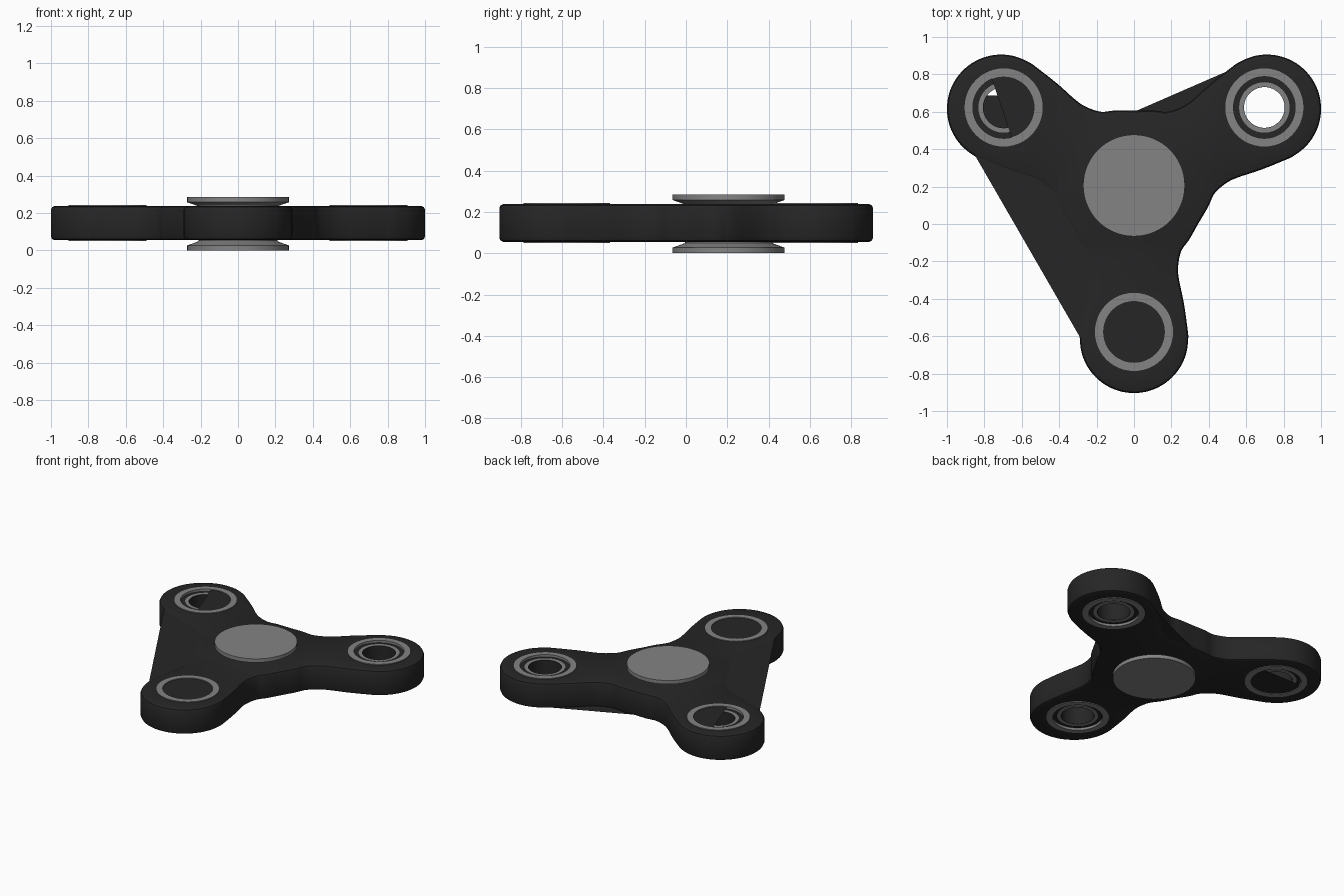
import bpy, bmesh
from math import sin, cos, pi, radians
from mathutils import Vector, Matrix

if "Cube" in bpy.data.objects:
    bpy.data.objects.remove(bpy.data.objects["Cube"])

HUB = Vector((0, 0.206))
SEATS = {"front": (0, -0.577), "right": (0.697, 0.623), "left": (-0.697, 0.623)}
Z0, Z1 = 0.055, 0.238


def material(name, v):
    m = bpy.data.materials.new(name)
    m.diffuse_color = (v, v, v, 1)
    m.use_nodes = True
    m.node_tree.nodes["Principled BSDF"].inputs["Base Color"].default_value = m.diffuse_color
    return m


dark = material("dark_plastic", 0.019)
steel = material("grey_metal", 0.23)


def finish(bm, name, mat, angle=30, recalc=True):
    if recalc:
        bmesh.ops.recalc_face_normals(bm, faces=bm.faces[:])
    me = bpy.data.meshes.new(name)
    bm.to_mesh(me)
    bm.free()
    ob = bpy.data.objects.new(name, me)
    bpy.context.collection.objects.link(ob)
    me.materials.append(mat)
    bpy.ops.object.select_all(action='DESELECT')
    ob.select_set(True)
    bpy.context.view_layer.objects.active = ob
    bpy.ops.object.shade_smooth_by_angle(angle=radians(angle))
    return ob


def circle(c, r, n=48):
    return [Vector((c[0] + r * cos(2 * pi * i / n), c[1] + r * sin(2 * pi * i / n))) for i in range(n)]


def add_loop(bm, pts, z):
    return [bm.verts.new((p[0], p[1], z)) for p in pts]


def bridge(bm, a, b):
    for i in range(len(a)):
        j = (i + 1) % len(a)
        bm.faces.new((a[i], a[j], b[j], b[i]))


def lathe(name, c, profile, closed, mat, n=48):
    bm = bmesh.new()
    loops = [add_loop(bm, circle(c, r, n), z) for r, z in profile]
    for a, b in zip(loops, loops[1:]):
        bridge(bm, a, b)
    if closed:
        bridge(bm, loops[-1], loops[0])
    else:
        bm.faces.new(loops[0])
        bm.faces.new(loops[-1])
    return finish(bm, name, mat)


def flat_face(name, pts, z, up=True):
    bm = bmesh.new()
    f = bm.faces.new(add_loop(bm, pts, z))
    f.normal_update()
    if (f.normal.z > 0) != up:
        f.normal_flip()
    return finish(bm, name, dark, recalc=False)


# Three-armed outline: half an arm, mirrored and turned three times
half = [(0.29 * sin(radians(a)), 0.82 + 0.29 * cos(radians(a))) for a in range(0, 91, 18)]
half += [(0.284, 0.75), (0.265, 0.62), (0.24, 0.5), (0.236, 0.43),
         (0.253, 0.35), (0.295, 0.29), (0.346, 0.2)]
arm = [(-x, -d) for x, d in reversed(half[1:])] + [(x, -d) for x, d in half[:-1]]
ctrl = [Matrix.Rotation(k * 2 * pi / 3, 2) @ Vector(p) + HUB for k in range(3) for p in arm]
SUB, N = 4, len(ctrl)
outline = []
for i in range(N):
    p0, p1, p2, p3 = (ctrl[(i + k) % N] for k in (-1, 0, 1, 2))
    for s in range(SUB):
        t = s / SUB
        outline.append(0.5 * (2 * p1 + (p2 - p0) * t + (2 * p0 - 5 * p1 + 4 * p2 - p3) * t * t
                              + (3 * p1 - p0 - 3 * p2 + p3) * t ** 3))
M = len(outline)


def inset(d):
    out = []
    for i in range(M):
        t = (outline[(i + 1) % M] - outline[i - 1]).normalized()
        out.append(outline[i] + Vector((-t.y, t.x)) * d)
    return out


# Body with rounded rim and three round seats
bm = bmesh.new()
rim = [(0.02, 0), (0.006, 0.006), (0, 0.02)]
steps = [(d, Z0 + h) for d, h in rim] + [(d, Z1 - h) for d, h in reversed(rim)]
loops = [add_loop(bm, inset(d), z) for d, z in steps]
for a, b in zip(loops, loops[1:]):
    bridge(bm, a, b)
caps = [[loops[0]], [loops[-1]]]
for c in SEATS.values():
    lo, hi = (add_loop(bm, circle(c, 0.2), z) for z in (Z0, Z1))
    bridge(bm, lo, hi)
    caps[0].append(lo)
    caps[1].append(hi)
for cap in caps:
    edges = []
    for lp in cap:
        edges += [bm.edges.get((lp[i - 1], lp[i])) for i in range(len(lp))]
    bmesh.ops.triangle_fill(bm, use_beauty=True, use_dissolve=False, edges=edges)
finish(bm, "body", dark, 40)

# Flat skins: the upper one spans the left notch, the lower one half of the back notch
K = len(arm)
edge = inset(0.006)
for name, a, b, z in (("left_web", 2 * K + 17, 3 * K + 7, Z1 - 0.006),
                      ("back_web", K + 18, 2 * K, Z0 + 0.006)):
    flat_face(name, [edge[i % M] for i in range(a * SUB, b * SUB + 1)], z)

# Bearings: outer race, dark shield, inner race with a dark bore
for side, c in SEATS.items():
    for part, r0, r1, h, mat in (("outer_race", 0.165, 0.209, -0.005, steel),
                                 ("shield", 0.134, 0.166, 0.012, dark),
                                 ("inner_race", 0.111, 0.135, 0.008, steel),
                                 ("bore", 0.109, 0.112, 0.0085, dark)):
        lathe(f"{side}_{part}", c, [(r0, Z0 + h), (r1, Z0 + h), (r1, Z1 - h), (r0, Z1 - h)], True, mat)

# Skins closing the front seat, and part of the left seat above and below
flat_face("front_seat_lid", circle(SEATS["front"], 0.165), Z1)
lx, ly = SEATS["left"]
seat = circle((lx, ly), 0.165, 96)
flat_face("left_seat_lid", [p for p in seat if (p.x - lx) + 0.332 * (p.y - ly) > -0.02], Z1)
flat_face("left_seat_lower_lid", [p for p in seat if p.y < ly + 0.07], Z0, False)

# Finger caps above and below the hub
cap = [(0.21, 0.06), (0.21, 0.05), (0.235, 0.04), (0.272, 0.027), (0.272, 0.0)]
lathe("lower_finger_cap", HUB, cap, False, steel, 64)
lathe("upper_finger_cap", HUB, [(r, 0.285 - z) for r, z in cap], False, steel, 64)
